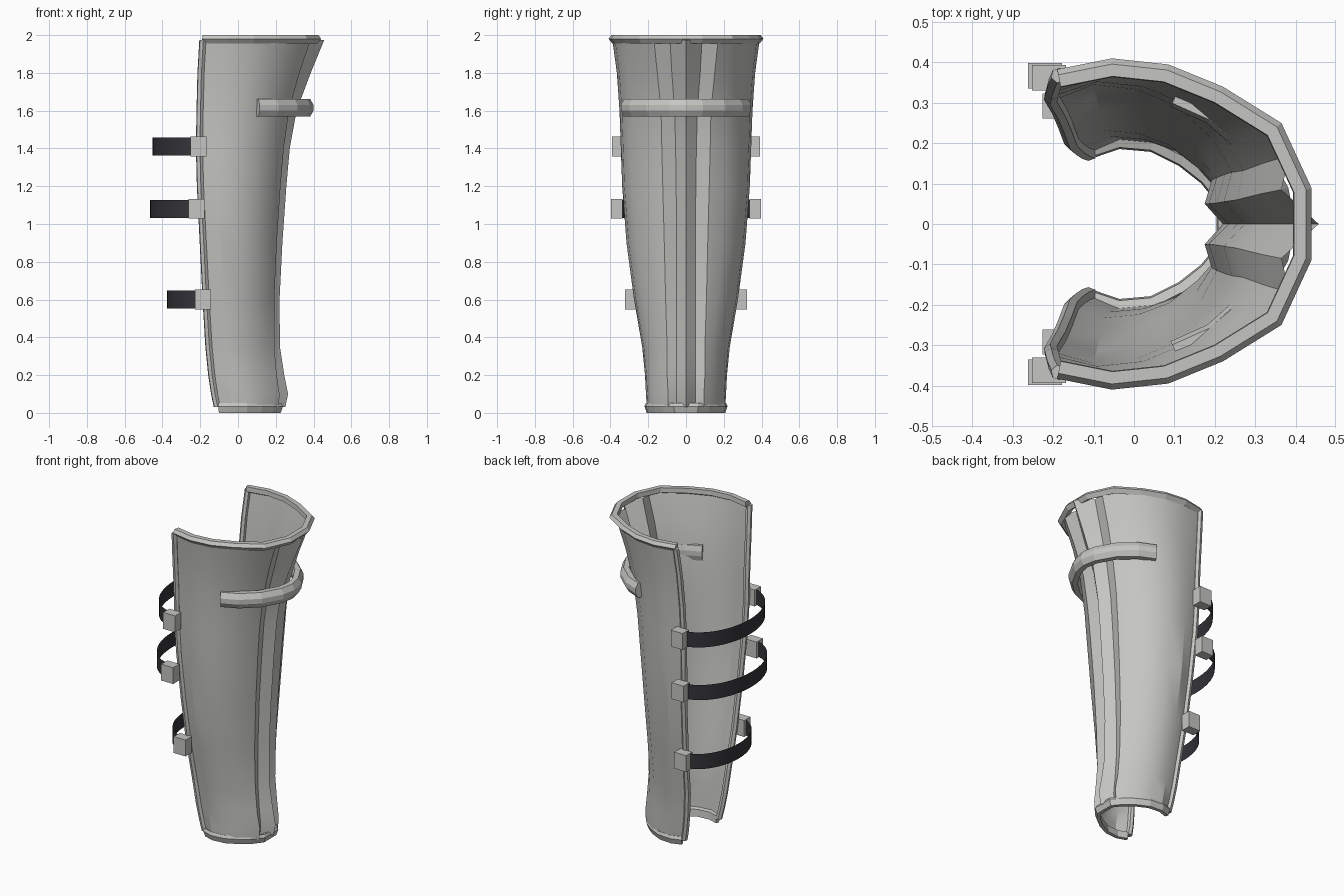
import bpy, bmesh, math
from mathutils import Vector

if "Cube" in bpy.data.objects:
    bpy.data.objects.remove(bpy.data.objects["Cube"])


def material(name, rgb):
    m = bpy.data.materials.new(name)
    m.diffuse_color = (*rgb, 1)
    m.use_nodes = True
    m.node_tree.nodes["Principled BSDF"].inputs["Base Color"].default_value = m.diffuse_color
    return m


steel = material("grey_steel", (0.56, 0.56, 0.54))
leather = material("dark_strap", (0.035, 0.035, 0.042))


def loft(name, rings, mat, closed=True, angle=None):
    """Skin a list of cross-sections; closed sections also get end caps."""
    bm = bmesh.new()
    rows = [[bm.verts.new(p) for p in ring] for ring in rings]
    n = len(rows[0])
    for a, b in zip(rows, rows[1:]):
        for j in range(n if closed else n - 1):
            k = (j + 1) % n
            bm.faces.new((a[j], b[j], b[k], a[k]))
    if closed:
        bm.faces.new(rows[0])
        bm.faces.new(rows[-1])
        bmesh.ops.recalc_face_normals(bm, faces=bm.faces)
    me = bpy.data.meshes.new(name)
    bm.to_mesh(me)
    bm.free()
    me.materials.append(mat)
    ob = bpy.data.objects.new(name, me)
    bpy.context.collection.objects.link(ob)
    if angle:
        bpy.context.view_layer.objects.active = ob
        ob.select_set(True)
        bpy.ops.object.shade_smooth_by_angle(angle=math.radians(angle))
        ob.select_set(False)
    return ob


def mirrored(half):
    """Complete a half outline (rear to front, y > 0) across y = 0."""
    return half + [(x, -y) for x, y in reversed(half) if y > 0]


def sweep(name, half, profile):
    """Sweep a (inward offset, z) profile along a level outline."""
    path = [Vector(p) for p in mirrored(half)]
    rings = []
    for i, p in enumerate(path):
        t0 = (p - path[max(i - 1, 0)]).normalized()
        t1 = (path[min(i + 1, len(path) - 1)] - p).normalized()
        t = (t0 + t1).normalized()
        inward = Vector((t.y, -t.x))
        miter = 1 / max(t.dot(t1 if t1.length else t0), 0.6)
        rings.append([(*(p + inward * d * miter), z) for d, z in profile])
    return loft(name, rings, steel)


# Shell levels: z, rear x, rear y, widest y, corner x, corner y, valley x, valley y, ridge x
levels = [
    (0.03, -0.11, 0.175, 0.208, 0.215, 0.095, 0.19, 0.05, 0.25),
    (0.10, -0.125, 0.18, 0.212, 0.22, 0.095, 0.195, 0.05, 0.265),
    (0.20, -0.14, 0.19, 0.217, 0.205, 0.10, 0.185, 0.05, 0.245),
    (0.35, -0.155, 0.205, 0.232, 0.192, 0.10, 0.175, 0.05, 0.222),
    (0.60, -0.17, 0.245, 0.275, 0.192, 0.108, 0.175, 0.05, 0.22),
    (0.90, -0.185, 0.28, 0.315, 0.205, 0.115, 0.185, 0.05, 0.235),
    (1.20, -0.20, 0.305, 0.338, 0.225, 0.123, 0.205, 0.052, 0.256),
    (1.40, -0.205, 0.315, 0.345, 0.242, 0.128, 0.222, 0.055, 0.274),
    (1.60, -0.202, 0.325, 0.352, 0.27, 0.132, 0.255, 0.06, 0.31),
    (1.80, -0.197, 0.345, 0.366, 0.325, 0.152, 0.315, 0.075, 0.385),
    (1.975, -0.187, 0.368, 0.39, 0.385, 0.17, 0.365, 0.085, 0.457),
]
side = [(0.235, 1.0), (0.478, 0.965), (0.70, 0.84), (0.90, 0.60)]

# Fluted open shell
shell = []
for z, rx, ry, wy, cx, cy, vx, vy, fx in levels:
    half = [(rx, ry)] + [(rx + (cx - rx) * f, wy * g) for f, g in side]
    half += [(cx, cy), (vx, vy), (fx, 0)]
    shell.append([(x, y, z) for x, y in mirrored(half)])
loft("shin_shell", shell, steel, closed=False, angle=25)

# Rolled trim along both rear edges
for s, label in ((1, "left"), (-1, "right")):
    rings = []
    for z, rx, ry, *_ in levels:
        rings.append([(rx + 0.019 * math.cos(a), s * (ry + 0.019 * math.sin(a)), z)
                      for a in (math.radians(60 * k + 20) for k in range(6))])
    loft(label + "_rear_trim", rings, steel)

# Top and bottom rims
sweep("top_rim",
      [(-0.19, 0.383), (-0.055, 0.41), (0.085, 0.395), (0.22, 0.34), (0.365, 0.25), (0.44, 0.088)],
      [(0, 1.98), (0.014, 2.0), (0.044, 2.0), (0.046, 1.97), (0.02, 1.955)])
sweep("bottom_rim",
      [(-0.105, 0.198), (-0.04, 0.22), (0.05, 0.212), (0.13, 0.172), (0.19, 0.125), (0.238, 0.065)],
      [(0, 0.035), (0.008, 0.052), (0.03, 0.045), (0.034, 0.0), (0.012, 0.0)])

# Raised guard band below the knee
sweep("guard_band",
      [(0.115, 0.345), (0.215, 0.30), (0.315, 0.21), (0.382, 0.09), (0.40, 0)],
      [(0, 1.60), (0, 1.63), (0.018, 1.662), (0.05, 1.662), (0.06, 1.63), (0.06, 1.60),
       (0.05, 1.568), (0.018, 1.568)])

# Straps and buckle blocks: centre z, block x, block y, rearmost strap x
for label, z, bx, by, back in (("upper", 1.41, -0.21, 0.362, -0.452),
                               ("middle", 1.08, -0.22, 0.367, -0.465),
                               ("lower", 0.60, -0.185, 0.292, -0.375)):
    arc = [math.pi * k / 20 - math.pi / 2 for k in range(21)]
    points = [(bx + (back - bx) * math.cos(a), by * 0.98 * math.sin(a)) for a in arc]
    loft(label + "_strap", [[(x, y, z + h) for x, y in reversed(points)] for h in (0.048, -0.048)],
         leather, closed=False, angle=40)
    for s, word in ((1, "left"), (-1, "right")):
        rings = [[(bx + i * 0.042, s * by + j * 0.031, z + h)
                  for i, j in ((-1, -1), (1, -1), (1, 1), (-1, 1))] for h in (-0.052, 0.052)]
        loft(f"{label}_{word}_buckle", rings, steel)
